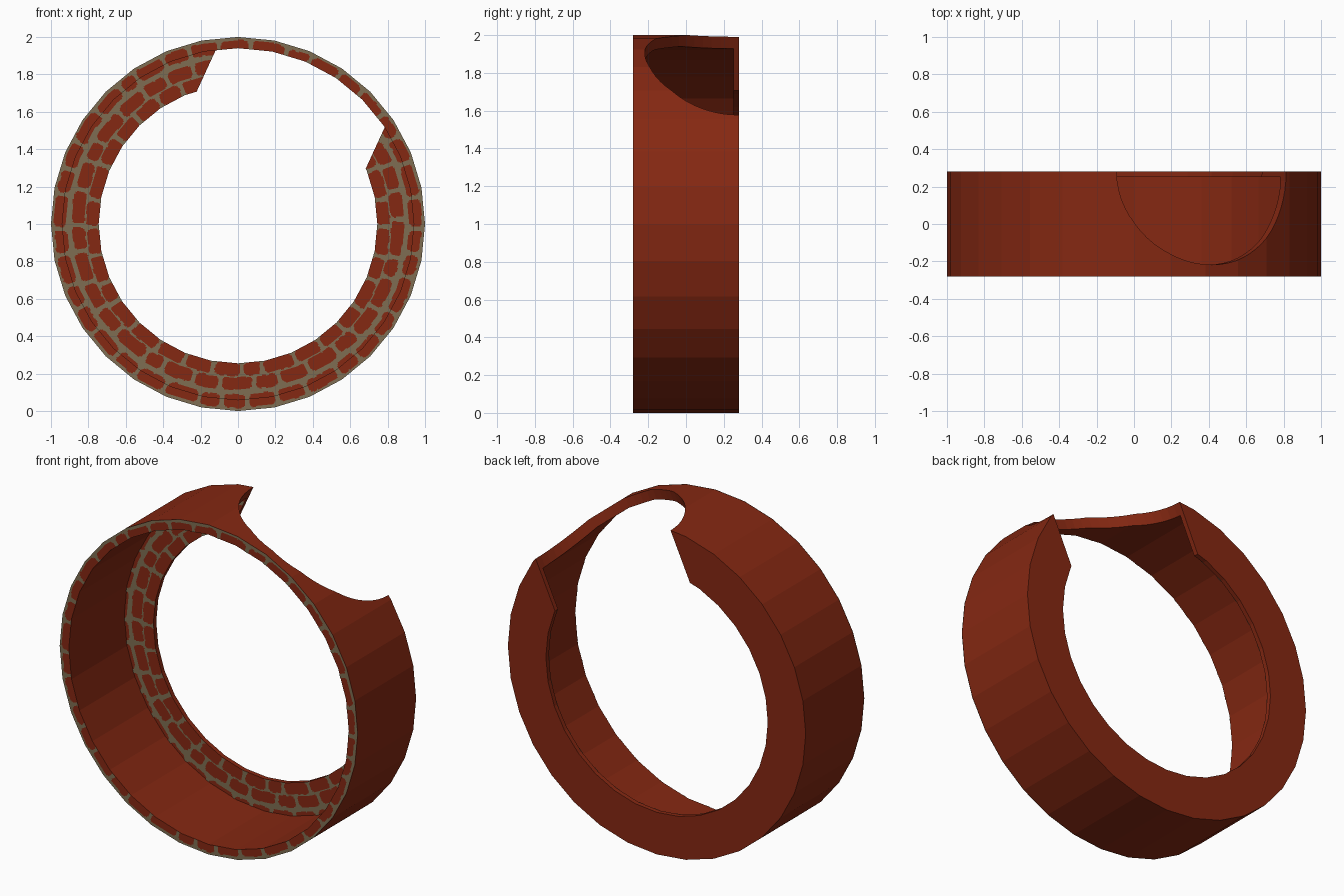
import bpy, bmesh, math, random
from mathutils import Vector, Matrix, noise

if "Cube" in bpy.data.objects:
    bpy.data.objects.remove(bpy.data.objects["Cube"])

random.seed(4)
SIDES = 32
R_OUT, R_WALL, R_LIP = 1.0, 0.94, 0.745      # outer, inner wall, back lip
Y_FRONT, Y_LIP, Y_BACK = -0.28, 0.252, 0.28
TILT = math.radians(24.7)                    # direction of the round notch
CUT_R = 0.498


def material(name, rgb):
    m = bpy.data.materials.new(name)
    m.diffuse_color = (*rgb, 1)
    m.use_nodes = True
    m.node_tree.nodes["Principled BSDF"].inputs["Base Color"].default_value = m.diffuse_color
    return m


red = material("brick red", (0.235, 0.021, 0.006))
grey = material("mortar", (0.21, 0.155, 0.085))


def make(name, bm, mat):
    me = bpy.data.meshes.new(name)
    bm.to_mesh(me)
    bm.free()
    ob = bpy.data.objects.new(name, me)
    bpy.context.collection.objects.link(ob)
    if mat:
        me.materials.append(mat)
    return ob


# Ring body: L-shaped profile swept round the y axis
profile = [(R_OUT, Y_FRONT), (R_OUT, Y_BACK), (R_LIP, Y_BACK),
           (R_LIP, Y_LIP), (R_WALL, Y_LIP), (R_WALL, Y_FRONT)]
bm = bmesh.new()
loops = []
for i in range(SIDES):
    a = 2 * math.pi * i / SIDES
    loops.append([bm.verts.new((r * math.cos(a), y, 1 + r * math.sin(a))) for r, y in profile])
for i in range(SIDES):
    p, q = loops[i], loops[(i + 1) % SIDES]
    for j in range(len(profile)):
        k = (j + 1) % len(profile)
        bm.faces.new((p[j], p[k], q[k], q[j]))
bmesh.ops.recalc_face_normals(bm, faces=bm.faces)
ring = make("ring_body", bm, red)

# Round notch through the upper right of the back half
axis = Vector((math.sin(TILT), 0, math.cos(TILT)))
bm = bmesh.new()
place = Matrix.Translation(Vector((0, Y_BACK, 1)) + axis * 0.8) @ Matrix.Rotation(TILT, 4, 'Y')
bmesh.ops.create_cone(bm, cap_ends=True, segments=64, radius1=CUT_R, radius2=CUT_R,
                      depth=1.4, matrix=place)
cutter = make("notch_cutter", bm, red)
cutter.hide_render = True
mod = ring.modifiers.new("notch", 'BOOLEAN')
mod.operation, mod.solver, mod.object = 'DIFFERENCE', 'EXACT', cutter
bpy.context.view_layer.objects.active = ring
bpy.ops.object.modifier_apply(modifier="notch")
bpy.data.objects.remove(cutter)

# Brick courses: centre radius, half height, bricks per turn, with uneven joints
courses = []
for centre, half, count in ((0.778, 0.036, 32), (0.856, 0.034, 34), (0.951, 0.034, 38)):
    joints = [(k + random.uniform(-0.18, 0.18)) / count for k in range(count)]
    courses.append((centre, half, joints))


def is_mortar(r, a):
    x, z = r * math.cos(a), r * math.sin(a)
    r += 0.007 * noise.noise((x * 5, z * 5, 1)) + 0.005 * noise.noise((x * 30, z * 30, 7))
    t = a / (2 * math.pi)
    for centre, half, joints in courses:
        v = abs(r - centre)
        if v > half:
            continue
        # distance along the course to the nearest joint
        d = min(abs((t - j + 0.5) % 1 - 0.5) for j in joints) * 2 * math.pi * centre
        d += 0.006 * noise.noise((x * 25, z * 25, 3)) - 0.011
        corner = 0.022
        du, dv = max(corner - d, 0), max(v - half + corner, 0)
        return d < 0 or math.hypot(du, dv) > corner
    return True


# Mortar joints: thin inlays lying on the front-facing surfaces
def mortar(name, r0, r1, y, rings, notch):
    bm = bmesh.new()
    steps = SIDES * 30
    verts = {}

    def vert(i, j):
        i %= steps
        if (i, j) not in verts:
            a = 2 * math.pi * i / steps
            w = math.pi / SIDES
            flat = math.cos(w) / math.cos(a % (2 * w) - w)   # stay on the straight sides
            r = (r0 + (r1 - r0) * j / rings) * flat
            verts[i, j] = bm.verts.new((r * math.cos(a), y, 1 + r * math.sin(a)))
        return verts[i, j]

    for i in range(steps):
        for j in range(rings):
            if is_mortar(r0 + (r1 - r0) * (j + 0.5) / rings, 2 * math.pi * (i + 0.5) / steps):
                bm.faces.new((vert(i, j), vert(i + 1, j), vert(i + 1, j + 1), vert(i, j + 1)))
    if notch:
        # trim cleanly along both straight notch edges
        side = Vector((axis.z, 0, -axis.x))
        for s in (-1, 1):
            bmesh.ops.bisect_plane(bm, geom=bm.verts[:] + bm.edges[:] + bm.faces[:],
                                   plane_co=Vector((0, y, 1)) + side * s * CUT_R, plane_no=side)
        gone = []
        for f in bm.faces:
            p = f.calc_center_median() - Vector((0, y, 1))
            if abs(p.dot(side)) < CUT_R and p.dot(axis) > 0:
                gone.append(f)
        bmesh.ops.delete(bm, geom=gone, context='FACES')
    for f in bm.faces:
        f.normal_update()
        if f.normal.y > 0:
            f.normal_flip()
    make(name, bm, grey)


mortar("lip_mortar", R_LIP, R_WALL, Y_LIP - 0.003, 32, True)
mortar("rim_mortar", R_WALL, R_OUT, Y_FRONT - 0.002, 10, False)
